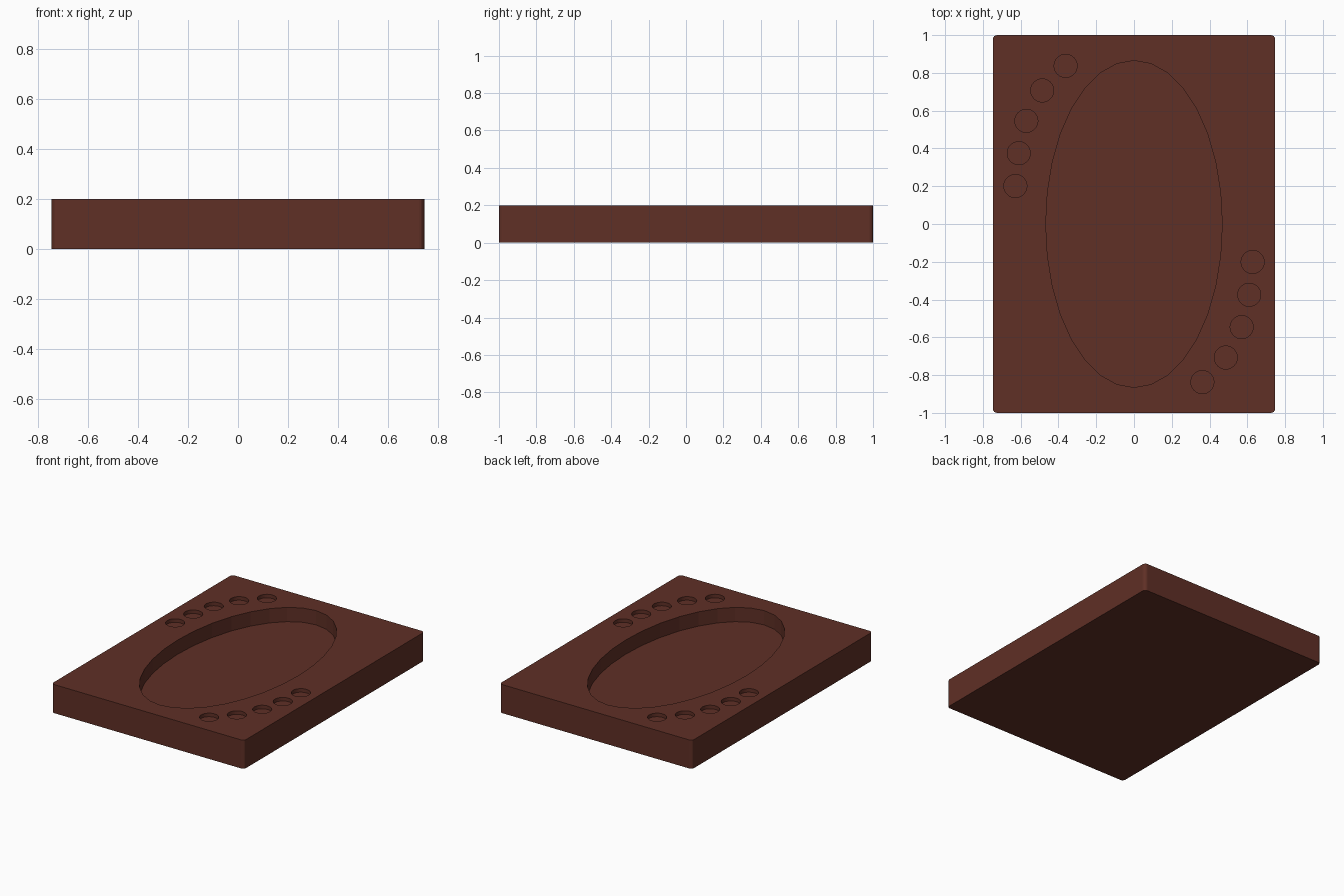
import bpy, bmesh
from mathutils import Matrix

if "Cube" in bpy.data.objects:
    bpy.data.objects.remove(bpy.data.objects["Cube"])

W, L, H = 1.494, 2.0, 0.2

wood = bpy.data.materials.new("dark reddish brown")
wood.diffuse_color = (0.115, 0.029, 0.019, 1)
wood.use_nodes = True
wood.node_tree.nodes["Principled BSDF"].inputs["Base Color"].default_value = wood.diffuse_color


def add_object(name, bm):
    mesh = bpy.data.meshes.new(name)
    bm.to_mesh(mesh)
    bm.free()
    mesh.materials.append(wood)
    ob = bpy.data.objects.new(name, mesh)
    bpy.context.collection.objects.link(ob)
    return ob


def add_pocket(bm, x, y, rx, ry, depth, sides):
    """Elliptical cutter reaching down from above the top face."""
    top = H + 0.1
    bmesh.ops.create_cone(
        bm, cap_ends=True, segments=sides, radius1=1, radius2=1, depth=1,
        matrix=Matrix.Translation((x, y, (top + H - depth) / 2))
        @ Matrix.Diagonal((rx, ry, top - H + depth, 1)))


# Slab with slightly rounded vertical corners
bm = bmesh.new()
bmesh.ops.create_cube(bm, size=1, matrix=Matrix.Translation((0, 0, H / 2))
                      @ Matrix.Diagonal((W, L, H, 1)))
uprights = [e for e in bm.edges
            if abs(e.verts[0].co.z - e.verts[1].co.z) > 0.1]
bmesh.ops.bevel(bm, geom=uprights, offset=0.022, segments=4, profile=0.5,
                affect='EDGES')
tray = add_object("tray", bm)

# Large oval basin and two arcs of finger holes, opposite each other
bm = bmesh.new()
add_pocket(bm, 0, 0, 0.467, 0.865, 0.1, 32)
for x, y in [(0.362, -0.837), (0.486, -0.707), (0.57, -0.546),
             (0.61, -0.375), (0.628, -0.201)]:
    for s in (1, -1):
        add_pocket(bm, s * x, s * y, 0.061, 0.061, 0.025, 32)
cutter = add_object("pocket_cutter", bm)
cutter.hide_render = True

# Carve the pockets and drop the cutter
mod = tray.modifiers.new("pockets", 'BOOLEAN')
mod.operation = 'DIFFERENCE'
mod.solver = 'EXACT'
mod.object = cutter
bpy.context.view_layer.objects.active = tray
tray.select_set(True)
bpy.ops.object.modifier_apply(modifier=mod.name)
bpy.data.objects.remove(cutter)
bpy.ops.object.shade_flat()
